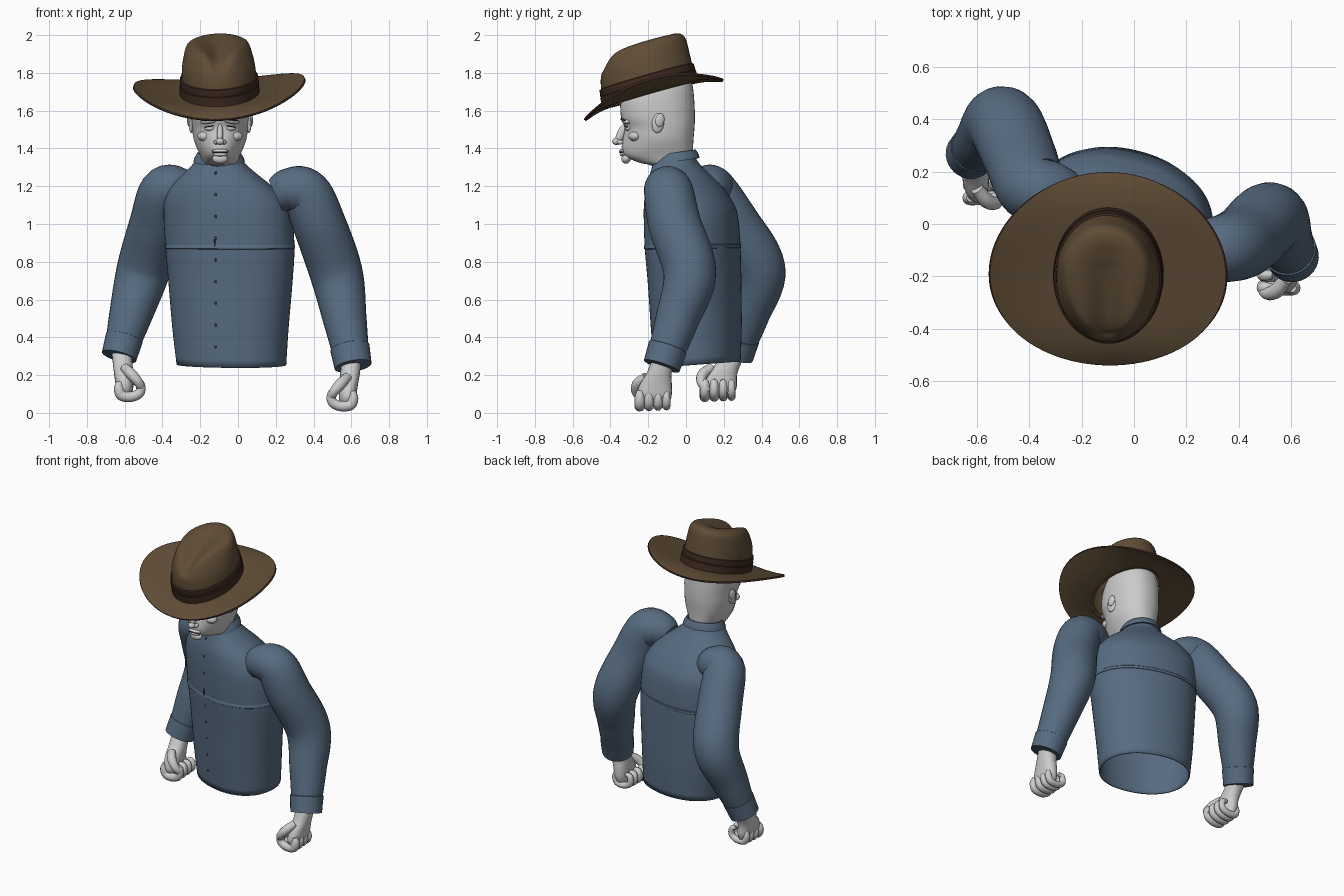
import bpy, bmesh, math
from math import sin, cos, pi, radians
from mathutils import Vector, Matrix, Euler

if "Cube" in bpy.data.objects:
    bpy.data.objects.remove(bpy.data.objects["Cube"])
made = []


def material(name, rgb):
    m = bpy.data.materials.new(name)
    m.use_nodes = True
    m.diffuse_color = (*rgb, 1)
    bsdf = m.node_tree.nodes["Principled BSDF"]
    bsdf.inputs["Base Color"].default_value = (*rgb, 1)
    bsdf.inputs["Roughness"].default_value = 0.8
    return m


SKIN = material("pale grey skin", (0.6, 0.6, 0.6))
CLOTH = material("blue cloth", (0.095, 0.15, 0.22))
FELT = material("brown felt", (0.115, 0.073, 0.037))
BAND = material("dark leather", (0.05, 0.023, 0.015))
DARK = material("dark thread", (0.03, 0.04, 0.055))


def finish(name, bm, mats):
    bmesh.ops.recalc_face_normals(bm, faces=bm.faces)
    mesh = bpy.data.meshes.new(name)
    bm.to_mesh(mesh)
    bm.free()
    for m in mats:
        mesh.materials.append(m)
    ob = bpy.data.objects.new(name, mesh)
    bpy.context.collection.objects.link(ob)
    made.append(ob)
    return ob


def smooth(rows, n):
    """Catmull-Rom sampling of rows of numbers."""
    p = [Vector(r) for r in rows]
    p = [p[0] * 2 - p[1]] + p + [p[-1] * 2 - p[-2]]
    out = []
    for a, b, c, d in zip(p, p[1:], p[2:], p[3:]):
        for i in range(n):
            t = i / n
            out.append((b * 2 + (c - a) * t + (a * 2 - b * 5 + c * 4 - d) * t ** 2
                        + (b * 3 - a - c * 3 + d) * t ** 3) * 0.5)
    return out + [p[-2]]


def loft(name, rings, mats, caps=(True, True)):
    bm = bmesh.new()
    vs = [[bm.verts.new(v) for v in r] for r in rings]
    n = len(vs[0])
    for a, b in zip(vs, vs[1:]):
        for i in range(n):
            bm.faces.new((a[i], a[(i + 1) % n], b[(i + 1) % n], b[i]))
    for r, cap in ((vs[0], caps[0]), (vs[-1], caps[1])):
        if cap:
            bm.faces.new(r)
    return finish(name, bm, mats)


def ellipse(n, rx, ry, power=1.0):
    for i in range(n):
        c, s = cos(2 * pi * i / n), sin(2 * pi * i / n)
        yield (rx * math.copysign(abs(c) ** power, c), ry * math.copysign(abs(s) ** power, s))


def tube(name, rows, mat, n=24, steps=6, caps=(True, True)):
    """Round limb through rows of x, y, z, radius."""
    pts = smooth(rows, steps) if steps else [Vector(r) for r in rows]
    pos = [p.to_3d() for p in pts]
    rings = []
    for i, p in enumerate(pts):
        t = pos[min(i + 1, len(pos) - 1)] - pos[max(i - 1, 0)]
        u = Vector((0, 1, 0)).cross(t).normalized()
        v = t.normalized().cross(u)
        rings.append([pos[i] + u * a + v * b for a, b in ellipse(n, p[3], p[3])])
    return loft(name, rings, [mat], caps)


def blob(name, loc, size, mat=SKIN, rot=(0, 0, 0)):
    bm = bmesh.new()
    m = Matrix.LocRotScale(Vector(loc), Euler([radians(a) for a in rot]), Vector(size))
    bmesh.ops.create_uvsphere(bm, u_segments=20, v_segments=12, radius=1, matrix=m)
    return finish(name, bm, [mat])


# Shirt body: rows of height, centre x, centre y, half width, half depth
TURN = Matrix.Rotation(radians(-14), 3, 'Z')


def body_ring(row, grow=0.0):
    z, cx, cy, rx, ry = row
    ring = []
    for a, b in ellipse(64, rx + grow, ry + grow, 0.92):
        v = TURN @ Vector((a, b, 0))
        ring.append(Vector((cx + v.x, cy + v.y, z + 0.1 * v.y * max(0, 1 - z))))
    return ring


body_rows = smooth([(.255, -.035, .06, .292, .222), (.45, -.04, .055, .31, .232),
                    (.7, -.04, .045, .332, .238), (.88, -.043, .035, .345, .243),
                    (1.05, -.055, .025, .342, .238), (1.13, -.07, .01, .32, .22),
                    (1.2, -.085, -.01, .268, .193), (1.27, -.095, -.035, .19, .15),
                    (1.33, -.1, -.055, .128, .116), (1.365, -.1, -.06, .112, .108)], 5)
shirt = loft("shirt_body", [body_ring(r) for r in body_rows], [CLOTH], (False, False))
sol = shirt.modifiers.new("thickness", 'SOLIDIFY')
sol.thickness = 0.008
seam = body_rows[15]
loft("chest_seam", [body_ring((seam[0] + dz, *seam[1:]), g) for dz, g in
                    ((-.012, -.002), (-.008, .003), (.008, .003), (.014, -.002))],
     [CLOTH], (False, False))

# Folded collar
collar = []
for z, r in ((1.335, .118), (1.33, .136), (1.352, .13), (1.378, .114), (1.378, .106), (1.33, .1)):
    collar.append([Vector((-.1 + a, -.058 + b, z + .15 * b)) for a, b in ellipse(40, r, r * .96)])
loft("collar", collar, [CLOTH], (False, False))

# Buttons down the front
bpy.context.view_layer.update()
deps = bpy.context.evaluated_depsgraph_get()
for i in range(9):
    z = 0.35 + 0.115 * i
    hit, loc, nor, _ = shirt.ray_cast(Vector((-.118, -2, z)), Vector((0, 1, 0)), depsgraph=deps)
    if hit:
        blob("button", loc, (.006, .004, .008), DARK)
hit, loc, nor, _ = shirt.ray_cast(Vector((-.122, -2, .91)), Vector((0, 1, 0)), depsgraph=deps)
if hit:
    blob("placket_slit", loc, (.004, .004, .03), DARK)


# Sleeves, cuffs and fists
def arm(side, s, rows, fist):
    tube(side + "_sleeve", rows, CLOTH, 32, 7)
    end, prev = Vector(rows[-1][:3]), Vector(rows[-2][:3])
    r = rows[-1][3]
    d = (end - prev).normalized()
    cuff = [(-.065, r + .002), (-.06, r + .012), (-.01, r + .009), (.045, r + .006),
            (.05, r), (.045, r - .012), (.01, r - .03)]
    tube(side + "_cuff", [(*(end + d * t), q) for t, q in cuff], CLOTH, 32, 0, (False, True))

    c = Vector(fist)
    w = end - c
    w.x *= s

    def at(x, y, z):
        return c + Vector((x * s, y, z))

    palm = smooth([(w.x, w.y, w.z, .052, .062), (w.x * .8, w.y * .5, .11, .052, .066),
                   (.025, .01, .05, .05, .085), (.02, 0, -.01, .046, .094),
                   (.015, 0, -.05, .035, .08)], 4)
    loft(side + "_palm", [[at(p[0] + a, p[1] + b, p[2]) for a, b in ellipse(24, p[3], p[4], .85)]
                          for p in palm], [SKIN])
    for k, y in enumerate((-.075, -.026, .022, .066)):
        q = .027 - .002 * k
        path = [(.045, .016, .6), (.05, -.02, 1), (.035, -.058, 1.05), (-.02, -.064, 1),
                (-.062, -.04, .95), (-.06, .005, .9), (-.03, .015, .6)]
        tube(side + "_finger", [(*at(x, y, z), q * f) for x, z, f in path], SKIN, 12, 4)
    thumb = [(.02, -.04, .09, .025), (-.015, -.085, .055, .029), (-.05, -.095, .015, .025),
             (-.07, -.07, -.02, .021), (-.072, -.05, -.03, .01)]
    tube(side + "_thumb", [(*at(x, y, z), q) for x, y, z, q in thumb], SKIN, 12, 4)


arm("left", 1, [(.2, -.1, 1.15, .09), (.27, -.1, 1.178, .118), (.36, -.09, 1.16, .132),
                (.43, -.06, 1.0, .14), (.52, .02, .74, .14), (.565, -.045, .5, .116),
                (.602, -.115, .29, .093)], (.56, -.17, .1))
arm("right", -1, [(-.24, .11, 1.15, .09), (-.31, .12, 1.18, .118), (-.39, .14, 1.17, .132),
                  (-.435, .25, 1.0, .14), (-.5, .385, .76, .142), (-.565, .33, .53, .116),
                  (-.618, .275, .34, .088)], (-.58, .175, .15))

# Head and neck: rows of height, front y, back y, half width
HX = -.095
head = []
for z, f, b, w in smooth([(1.2, -.15, .02, .088), (1.3, -.17, .03, .09), (1.325, -.25, .034, .094),
                          (1.36, -.325, .036, .104), (1.4, -.34, .037, .122),
                          (1.45, -.335, .04, .14), (1.51, -.325, .045, .148),
                          (1.56, -.343, .047, .152), (1.65, -.345, .044, .154),
                          (1.75, -.3, .03, .14), (1.82, -.22, -.02, .09)], 4):
    ring = []
    for x, y in ellipse(40, w, (b - f) / 2, .9):
        narrow = 1 - max(0, -y) * 1.1 * max(0, min(1, (1.56 - z) * 8))
        ring.append(Vector((HX + x * narrow, (f + b) / 2 + y, z)))
    head.append(ring)
loft("head", head, [SKIN])
blob("nose_bridge", (HX, -.345, 1.475), (.017, .022, .058), SKIN, (-22, 0, 0))
blob("nose_tip", (HX, -.367, 1.437), (.022, .024, .019))
blob("upper_lip", (HX, -.338, 1.387), (.045, .016, .01))
blob("lower_lip", (HX, -.336, 1.368), (.038, .015, .01))
blob("mouth_line", (HX, -.345, 1.378), (.044, .009, .003), DARK)
blob("chin", (HX, -.318, 1.345), (.042, .024, .026))
for s in (-1, 1):
    blob("nostril", (HX + s * .021, -.348, 1.433), (.013, .018, .012))
    blob("brow_ridge", (HX + s * .055, -.318, 1.545), (.05, .022, .014), SKIN, (0, s * 8, s * 14))
    blob("eyebrow", (HX + s * .058, -.334, 1.552), (.038, .008, .006), BAND, (0, s * 8, s * 18))
    blob("eye", (HX + s * .058, -.308, 1.507), (.028, .014, .014), SKIN, (0, 0, s * 16))
    blob("eyelid_line", (HX + s * .058, -.316, 1.516), (.027, .01, .003), DARK, (0, s * 8, s * 16))
    blob("cheek", (HX + s * .075, -.27, 1.465), (.045, .035, .028))
    blob("ear", (HX + s * .15, -.147, 1.535), (.014, .034, .054), SKIN, (-10, 0, s * 14))
    blob("ear_rim", (HX + s * .163, -.138, 1.55), (.01, .024, .036), SKIN, (-10, 0, s * 14))

# Hat, tilted forward
HAT = Matrix.LocRotScale(Vector((-.097, -.19, 1.69)), Euler((radians(16), radians(-2.5), 0)), None)


def hat_ring(z, cy, rx, ry, shape=None):
    out = []
    for x, y in ellipse(64, rx, ry):
        v = Vector((x, y + cy, z))
        out.append(HAT @ (shape(v) if shape else v))
    return out


def crease(v):
    # Lengthwise dent in the crown, pinched towards the front
    top = max(0, min(1, (v.z - .17) / .08))
    front = max(0, min(1, (.12 - v.y) / .3))
    v.x *= 1 - .22 * front * top
    dent = .02 + .045 * front
    if v.y > .1:
        dent *= max(0, 1 - (v.y - .1) / .1)
    v.z -= top * dent * math.exp(-(v.x / .06) ** 2)
    return v


crown = [(-.01, 0, .2, .253), (.06, .004, .199, .252), (.13, .012, .195, .247),
         (.2, .026, .186, .236), (.235, .033, .178, .227), (.258, .036, .163, .21),
         (.268, .036, .14, .184), (.272, .036, .115, .15), (.273, .036, .085, .11),
         (.274, .036, .05, .07), (.274, .036, .01, .015)]
loft("hat_crown", [hat_ring(*r, crease) for r in smooth(crown, 3)], [FELT], (False, True))

band = [(0, .003), (.004, .011), (.05, .012), (.054, .008), (.058, .01), (.09, .008), (.094, .001)]
loft("hat_band", [hat_ring(z, z * .07, .2 + g - z * .02, .253 + g - z * .02) for z, g in band],
     [BAND], (False, False))


def brim_ring(t):
    ring = []
    for i in range(96):
        a = 2 * pi * i / 96
        x, y = cos(a) * (.185 + .27 * t), sin(a) * (.235 + .147 * t) + .01 * t
        ring.append(HAT @ Vector((x, y, t * t * (.008 + .047 * cos(2 * a)))))
    return ring


brim = loft("hat_brim", [brim_ring(i / 10) for i in range(10)] + [brim_ring(.985), brim_ring(1)],
            [FELT, BAND], (False, False))
for f in list(brim.data.polygons)[-96:]:
    f.material_index = 1
sol = brim.modifiers.new("thickness", 'SOLIDIFY')
sol.thickness = 0.012
sol.offset = 0

# Smooth shading with sharp edges kept
bpy.ops.object.select_all(action='DESELECT')
for ob in made:
    ob.select_set(True)
bpy.context.view_layer.objects.active = made[0]
bpy.ops.object.shade_smooth_by_angle(angle=radians(40))
